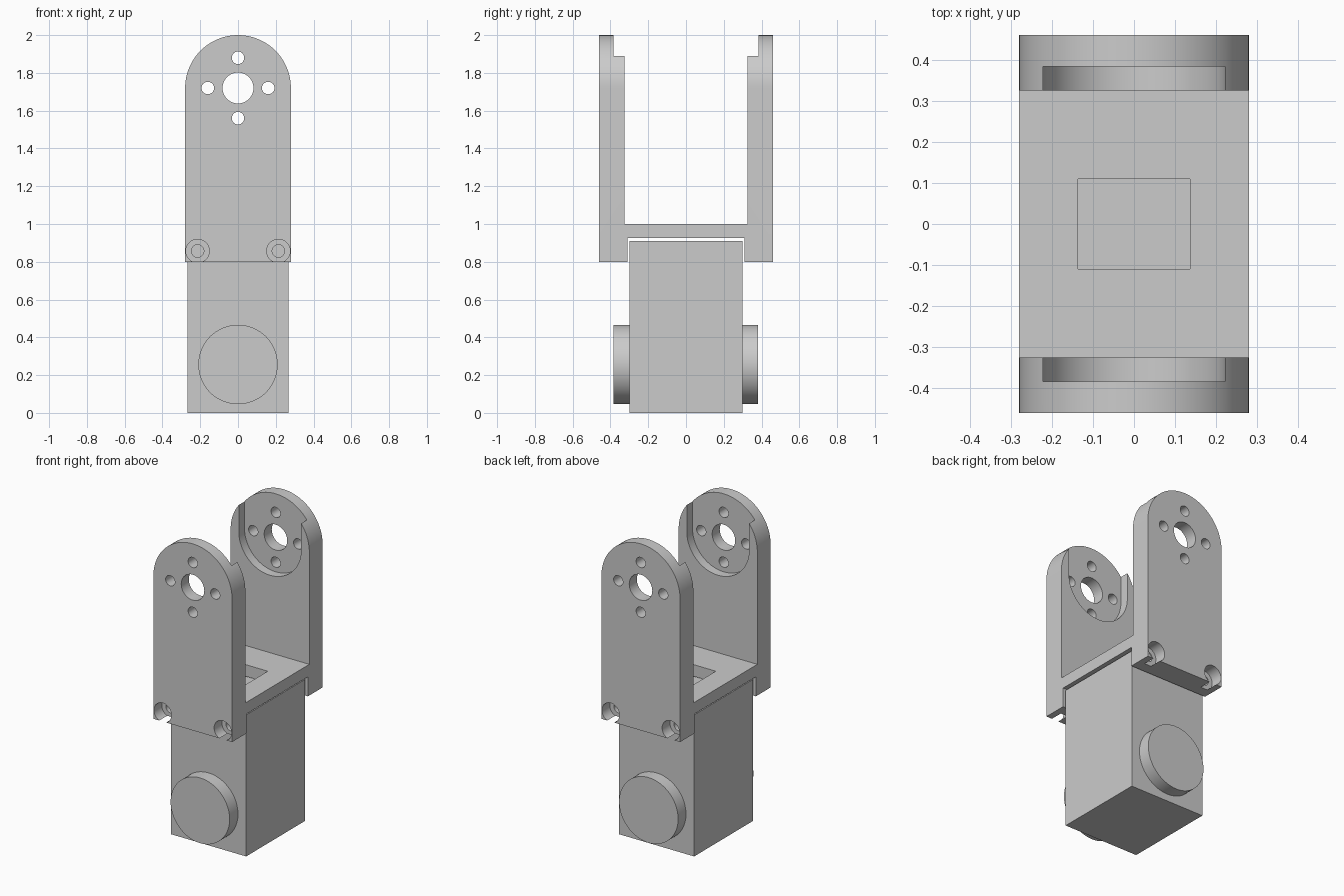
import bpy, bmesh, math

if "Cube" in bpy.data.objects:
    bpy.data.objects.remove(bpy.data.objects["Cube"], do_unlink=True)

grey = bpy.data.materials.new("plain_grey")
grey.use_nodes = True
colour = (0.6, 0.6, 0.6, 1)
grey.diffuse_color = colour
grey.node_tree.nodes["Principled BSDF"].inputs["Base Color"].default_value = colour


def prism(name, outline, axis, low, high):
    """Extrude a 2D outline (side coordinate, height) along x or y."""
    bm = bmesh.new()
    place = (lambda a, z, d: (d, a, z)) if axis == "x" else (lambda a, z, d: (a, d, z))
    face = bm.faces.new([bm.verts.new(place(a, z, low)) for a, z in outline])
    ext = bmesh.ops.extrude_face_region(bm, geom=[face])
    verts = [v for v in ext["geom"] if isinstance(v, bmesh.types.BMVert)]
    shift = (high - low, 0, 0) if axis == "x" else (0, high - low, 0)
    bmesh.ops.translate(bm, verts=verts, vec=shift)
    bmesh.ops.recalc_face_normals(bm, faces=bm.faces)
    mesh = bpy.data.meshes.new(name)
    bm.to_mesh(mesh)
    bm.free()
    mesh.materials.append(grey)
    ob = bpy.data.objects.new(name, mesh)
    bpy.context.collection.objects.link(ob)
    return ob


def arc(cx, cz, r, start=0, end=360, steps=64):
    count = steps if end - start == 360 else steps + 1
    angles = [math.radians(start + (end - start) * i / steps) for i in range(count)]
    return [(cx + r * math.cos(a), cz + r * math.sin(a)) for a in angles]


def box(x, z0, z1):
    return [(-x, z0), (x, z0), (x, z1), (-x, z1)]


def combine(target, cutter, operation="DIFFERENCE"):
    cutter.hide_render = True
    bpy.context.view_layer.objects.active = target
    mod = target.modifiers.new("cut", "BOOLEAN")
    mod.operation, mod.solver, mod.object = operation, "EXACT", cutter
    bpy.ops.object.modifier_apply(modifier=mod.name)
    bpy.data.objects.remove(cutter, do_unlink=True)


def smooth(ob):
    bpy.ops.object.select_all(action="DESELECT")
    ob.select_set(True)
    bpy.context.view_layer.objects.active = ob
    bpy.ops.object.shade_smooth_by_angle(angle=math.radians(30))


# Bracket: stepped fork profile trimmed to a round-topped outline
half = [(0.31, 0.925), (0.31, 0.8), (0.46, 0.8), (0.46, 2.1), (0.325, 2.1), (0.325, 1.0)]
fork = half + [(-y, z) for y, z in reversed(half)]
bracket = prism("fork_bracket", fork, "x", -0.4, 0.4)
pivot = 1.72
arch = [(-0.28, 0.7), (0.28, 0.7)] + arc(0, pivot, 0.28, 0, 180)
combine(bracket, prism("arch_trim", arch, "y", -0.6, 0.6), "INTERSECT")

# Open-topped horn recess on the inner faces
recess = arc(0, pivot, 0.222, 180, 360) + [(0.222, 2.2), (-0.222, 2.2)]
combine(bracket, prism("recess_cutter", recess, "y", -0.383, 0.383))

# Pivot hole, ring of small holes and lower screw holes
holes = [(0, pivot, 0.082)]
holes += [(x, pivot + z, 0.033) for x, z in ((0.16, 0), (-0.16, 0), (0, 0.16), (0, -0.16))]
holes += [(x, 0.857, 0.033) for x in (-0.214, 0.214)]
for x, z, r in holes:
    combine(bracket, prism("hole_cutter", arc(x, z, r, steps=48), "y", -0.7, 0.7))

# Counterbores that break through the lower edge
for x in (-0.214, 0.214):
    for low, high in ((-0.6, -0.38), (0.38, 0.6)):
        combine(bracket, prism("counterbore_cutter", arc(x, 0.857, 0.062, steps=48), "y", low, high))

# Square opening in the cross plate
combine(bracket, prism("opening_cutter", box(0.136, 0.85, 1.1), "y", -0.109, 0.109))
smooth(bracket)

# Body block with a round boss on the front and back
prism("body_block", box(0.268, 0, 0.91), "y", -0.3, 0.3)
for name, low, high in (("front_boss", -0.385, -0.3), ("back_boss", 0.3, 0.38)):
    smooth(prism(name, arc(0, 0.256, 0.21, steps=96), "y", low, high))
